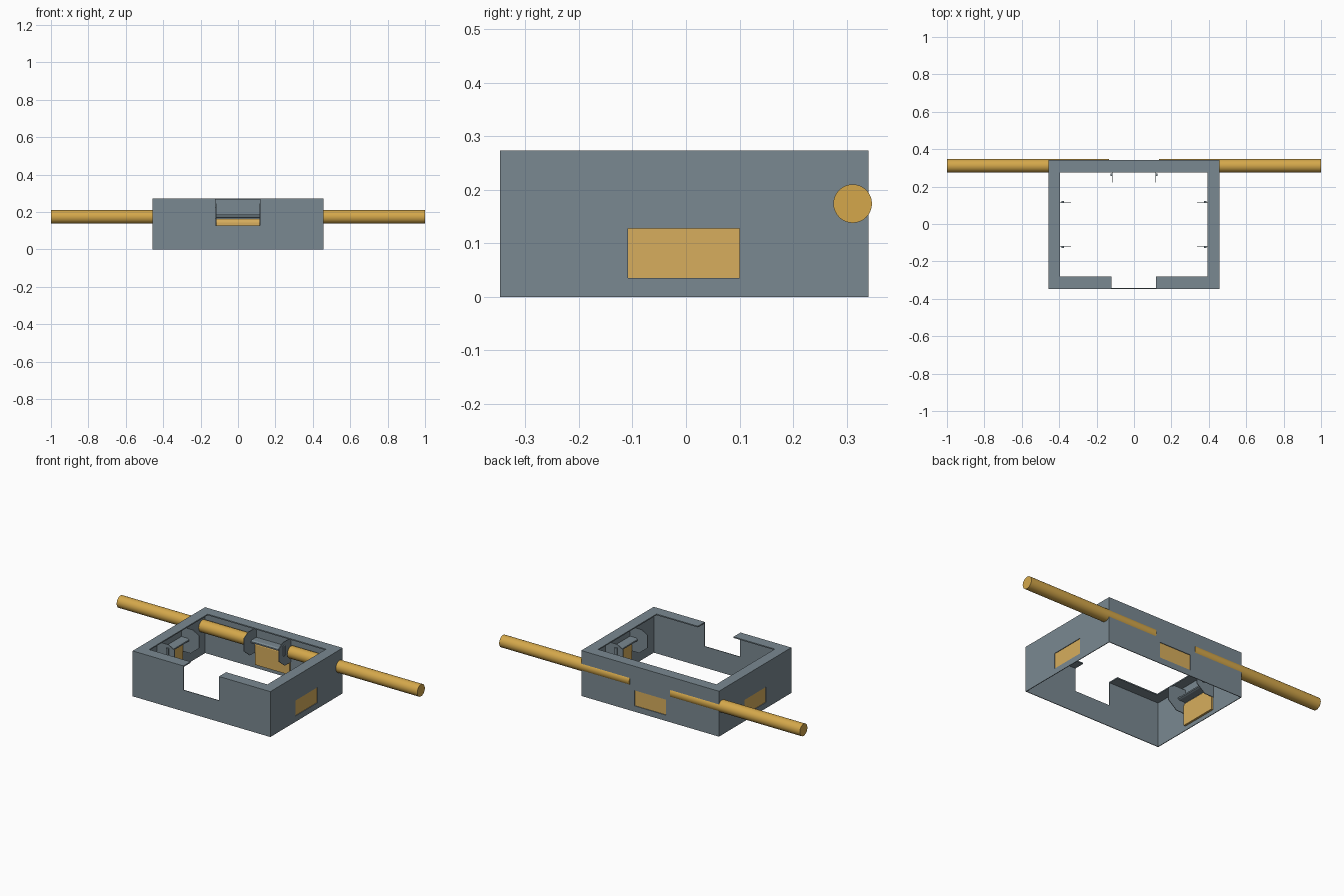
import bpy, bmesh
from math import pi
from mathutils import Matrix, Vector

if "Cube" in bpy.data.objects:
    bpy.data.objects.remove(bpy.data.objects["Cube"])

X0, X1, Y0, Y1, H, T = -0.458, 0.458, -0.347, 0.341, 0.273, 0.004


def material(name, *rgb):
    m = bpy.data.materials.new(name)
    m.diffuse_color = (*rgb, 1)
    m.use_nodes = True
    m.node_tree.nodes["Principled BSDF"].inputs["Base Color"].default_value = m.diffuse_color
    return m


slate = material("slate", 0.195, 0.250, 0.285)
tan = material("tan", 0.68, 0.42, 0.11)
gold = material("gold", 0.66, 0.39, 0.07)


def finish(bm, name, mat):
    bmesh.ops.recalc_face_normals(bm, faces=bm.faces[:])
    me = bpy.data.meshes.new(name)
    bm.to_mesh(me)
    bm.free()
    ob = bpy.data.objects.new(name, me)
    bpy.context.collection.objects.link(ob)
    me.materials.append(mat)
    return ob


def box(name, x0, x1, y0, y1, z0, z1):
    bm = bmesh.new()
    mid = Vector(((x0 + x1) / 2, (y0 + y1) / 2, (z0 + z1) / 2))
    size = Matrix.Diagonal((x1 - x0, y1 - y0, z1 - z0, 1))
    bmesh.ops.create_cube(bm, size=1, matrix=Matrix.Translation(mid) @ size)
    return finish(bm, name, slate)


def cut(target, cutter):
    mod = target.modifiers.new("cut", 'BOOLEAN')
    mod.operation, mod.solver, mod.object = 'DIFFERENCE', 'EXACT', cutter
    bpy.context.view_layer.objects.active = target
    bpy.ops.object.modifier_apply(modifier=mod.name)
    bpy.data.objects.remove(cutter)


def prism(name, profile, u0, u1, place, mat=slate):
    """Profile of (depth from wall, height), extruded along the wall from u0 to u1."""
    bm = bmesh.new()
    a = [bm.verts.new(place(u0, d, z)) for d, z in profile]
    b = [bm.verts.new(place(u1, d, z)) for d, z in profile]
    bm.faces.new(a)
    bm.faces.new(b[::-1])
    n = len(a)
    for i in range(n):
        j = (i + 1) % n
        bm.faces.new((a[i], b[i], b[j], a[j]))
    return finish(bm, name, mat)


# Thin-walled, open-bottomed casing with an inward top rim and a front notch
case = box("casing", X0, X1, Y0, Y1, 0, H)
cut(case, box("cutter", X0 + T, X1 - T, Y0 + T, Y1 - T, -0.1, H - 0.007))
cut(case, box("cutter", -0.395, 0.392, -0.28, 0.276, 0.2, 0.4))
cut(case, box("cutter", -0.12, 0.117, Y0 - 0.1, -0.2, 0.128, 0.4))
# Windows in the back and side walls
cut(case, box("cutter", -0.105, 0.105, 0.3, 0.4, 0.035, 0.128))
for x in (X0, X1):
    cut(case, box("cutter", x - 0.05, x + 0.05, -0.108, 0.1, 0.035, 0.128))

# Hatches: tan flap, shelf bar and two cheek plates on each of three walls
walls = {
    "back": lambda u, d, z: (u, Y1 - d, z),
    "right": lambda u, d, z: (X1 - d, u - 0.003, z),
    "left": lambda u, d, z: (X0 + d, u - 0.003, z),
}
flap = [(T, 0.025), (T, 0.162), (0.008, 0.162), (0.013, 0.155),
        (0.016, 0.145), (0.016, 0.025)]
shelf = [(T, 0.186), (0.046, 0.186), (0.055, 0.180), (0.055, 0.172),
         (0.046, 0.168), (T, 0.168)]
cheek = [(T, 0.245), (0.080, 0.245), (0.120, 0.222), (0.120, 0.145),
         (0.065, 0.100), (T, 0.100)]
tab = [(0.070, 0.225), (0.084, 0.225), (0.084, 0.165), (0.070, 0.165)]
for side, place in walls.items():
    prism(side + "_flap", flap, -0.114, 0.114, place, tan)
    prism(side + "_shelf", shelf, -0.114, 0.114, place)
    for s in (-1, 1):
        prism(side + "_cheek", cheek, s * 0.114, s * 0.118, place)
        prism(side + "_tab", tab, s * 0.118, s * 0.126, place)

# Pipe in two halves, half buried in the back wall
for s in (-1, 1):
    bm = bmesh.new()
    m = Matrix.Translation((s * 0.5675, 0.311, 0.174)) @ Matrix.Rotation(pi / 2, 4, 'Y')
    bmesh.ops.create_cone(bm, cap_ends=True, segments=32, radius1=0.036,
                          radius2=0.036, depth=0.865, matrix=m)
    pipe = finish(bm, "pipe_right" if s > 0 else "pipe_left", gold)
    bpy.ops.object.select_all(action='DESELECT')
    pipe.select_set(True)
    bpy.context.view_layer.objects.active = pipe
    bpy.ops.object.shade_smooth_by_angle()
